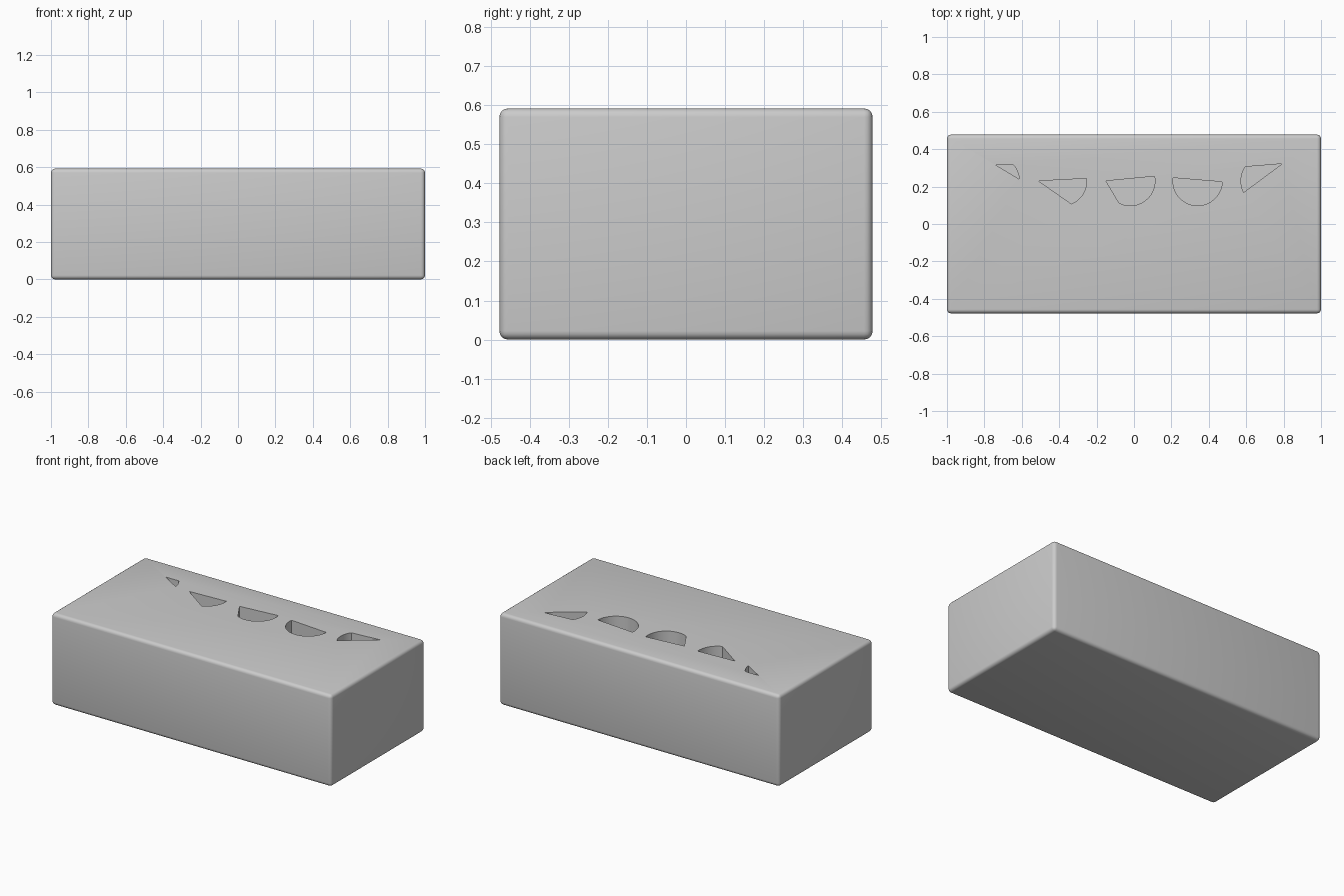
import bpy, bmesh
from math import atan2, cos, sin, pi

if "Cube" in bpy.data.objects:
    bpy.data.objects.remove(bpy.data.objects["Cube"])

W, D, H = 2.0, 0.956, 0.592
R, CY, DEPTH = 0.132, 0.23, 0.2

# Main block with softly rounded edges
bpy.ops.mesh.primitive_cube_add(size=1, location=(0, 0, H / 2))
block = bpy.context.object
block.name = "block"
block.scale = (W, D, H)
bpy.ops.object.transform_apply(location=True, rotation=False, scale=True)
bev = block.modifiers.new("rounded_edges", 'BEVEL')
bev.width, bev.segments = 0.022, 4


def arc(cx, start, end, n=20):
    """Clockwise arc of the finger-hole circle between two points."""
    a = atan2(start[1] - CY, start[0] - cx)
    b = atan2(end[1] - CY, end[0] - cx)
    while b >= a:
        b -= 2 * pi
    return [(cx + R * cos(a + (b - a) * i / n), CY + R * sin(a + (b - a) * i / n))
            for i in range(n + 1)]


def prism(bm, outline):
    """Vertical cutter with the given outline."""
    face = bm.faces.new([bm.verts.new((x, y, H - DEPTH)) for x, y in outline])
    geom = bmesh.ops.extrude_face_region(bm, geom=[face])["geom"]
    top = [v for v in geom if isinstance(v, bmesh.types.BMVert)]
    bmesh.ops.translate(bm, verts=top, vec=(0, 0, DEPTH + 0.1))


# Pockets: clipped circles, each as centre x, arc start, arc end, extra corners
pockets = [
    (-0.745, (-0.647, 0.312), (-0.615, 0.24), [(-0.738, 0.315)]),
    (-0.385, (-0.255, 0.243), (-0.335, 0.107), [(-0.51, 0.23)]),
    (-0.02, (0.11, 0.255), (-0.08, 0.112), [(-0.15, 0.23)]),
    (0.34, (0.472, 0.225), (0.208, 0.247), []),
    (0.704, (0.588, 0.17), (0.597, 0.305), [(0.792, 0.322)]),
]
bm = bmesh.new()
for cx, start, end, extra in pockets:
    prism(bm, arc(cx, start, end) + extra)
bmesh.ops.recalc_face_normals(bm, faces=bm.faces)
mesh = bpy.data.meshes.new("pocket_cutter")
bm.to_mesh(mesh)
bm.free()
cutter = bpy.data.objects.new("pocket_cutter", mesh)
bpy.context.collection.objects.link(cutter)
cutter.hide_render = True

# Cut the pockets into the top
cut = block.modifiers.new("pockets", 'BOOLEAN')
cut.operation, cut.solver, cut.object = 'DIFFERENCE', 'EXACT', cutter
bpy.context.view_layer.objects.active = block
for m in list(block.modifiers):
    bpy.ops.object.modifier_apply(modifier=m.name)
bpy.data.objects.remove(cutter)
block.select_set(True)
bpy.ops.object.shade_smooth_by_angle()
